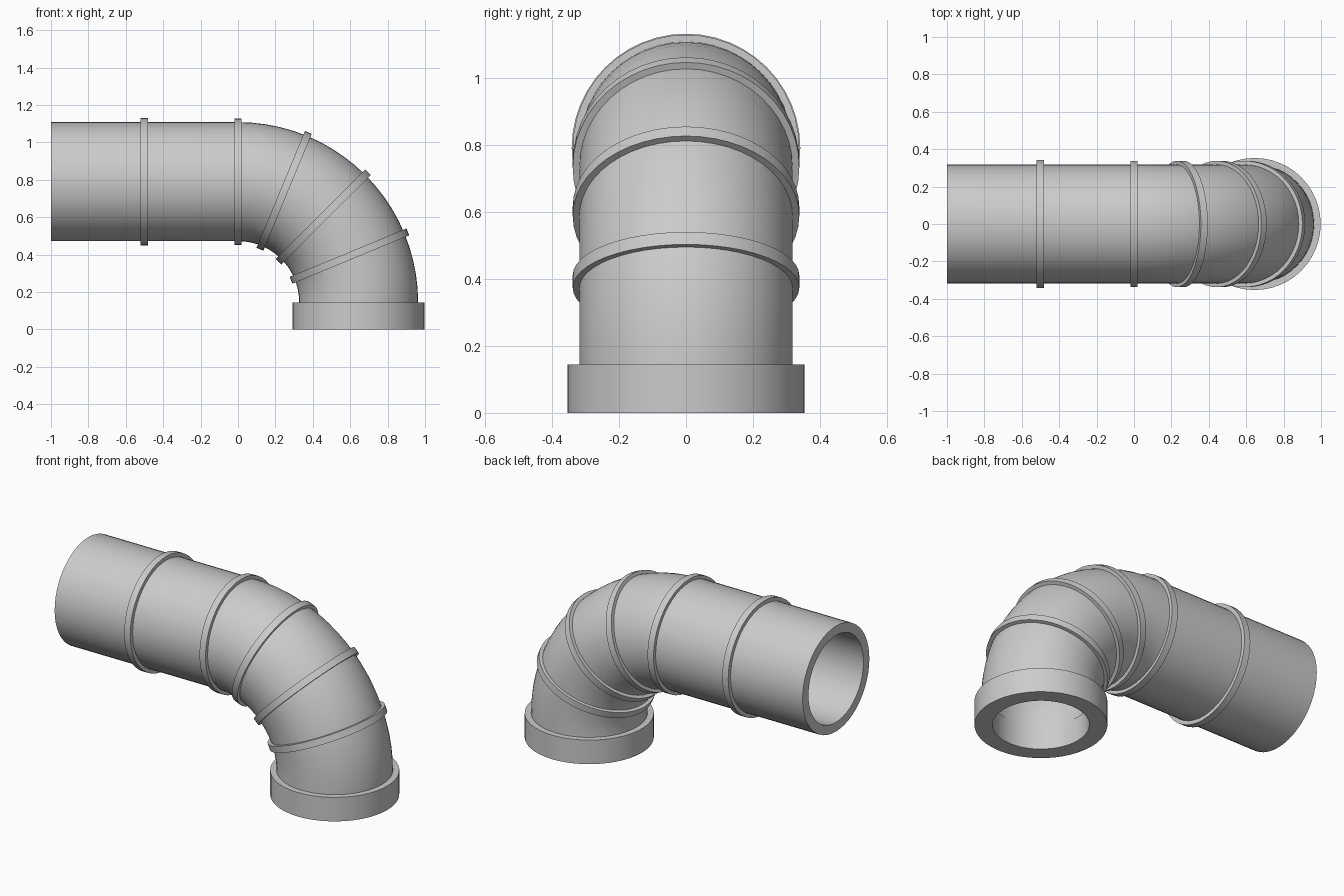
import bpy, bmesh, math
from mathutils import Vector

if "Cube" in bpy.data.objects:
    bpy.data.objects.remove(bpy.data.objects["Cube"])

SIDES = 48
BEND = Vector((0, 0, 0.145))   # centre of the bend
R = 0.645                      # bend radius of the pipe axis


def tube(name, frames, outer, inner):
    """Hollow tube through frames of (centre, in-plane axis); the other axis is y."""
    bm = bmesh.new()
    y = Vector((0, 1, 0))

    def loop(c, u, r):
        return [bm.verts.new(c + r * (math.cos(a) * u + math.sin(a) * y))
                for a in (2 * math.pi * i / SIDES for i in range(SIDES))]

    loops = [loop(c, u, outer) for c, u in frames]
    loops += [loop(c, u, inner) for c, u in reversed(frames)]
    for k, a in enumerate(loops):
        b = loops[(k + 1) % len(loops)]
        for i in range(SIDES):
            j = (i + 1) % SIDES
            bm.faces.new((a[i], a[j], b[j], b[i]))
    bmesh.ops.recalc_face_normals(bm, faces=bm.faces)
    me = bpy.data.meshes.new(name)
    bm.to_mesh(me)
    bm.free()
    ob = bpy.data.objects.new(name, me)
    bpy.context.collection.objects.link(ob)
    bpy.ops.object.select_all(action='DESELECT')
    ob.select_set(True)
    bpy.context.view_layer.objects.active = ob
    bpy.ops.object.shade_smooth_by_angle(angle=math.radians(30))
    return ob


def bend_frame(deg, shift=0.0):
    """Frame on the bend; 90 is the horizontal end, 0 the vertical end."""
    a = math.radians(deg)
    u = Vector((math.cos(a), 0, math.sin(a)))
    along = Vector((math.sin(a), 0, -math.cos(a)))
    return BEND + R * u + shift * along, u


# pipe: straight run, quarter bend, short stub into the base collar
STEPS = 20
path = [bend_frame(90, -1.0)]
path += [bend_frame(90 - 90 * i / STEPS) for i in range(STEPS + 1)]
path.append(bend_frame(0, 0.045))
tube("pipe", path, 0.318, 0.262)

# raised bands on the bend and the straight run
for n, deg in enumerate((90, 67.5, 45, 22.5)):
    tube(f"bend_band_{n + 1}", [bend_frame(deg, -0.02), bend_frame(deg, 0.02)], 0.338, 0.30)
tube("straight_band", [bend_frame(90, -0.52), bend_frame(90, -0.48)], 0.341, 0.30)

# base collar
tube("base_collar", [bend_frame(0, 0.0), bend_frame(0, 0.145)], 0.353, 0.257)
